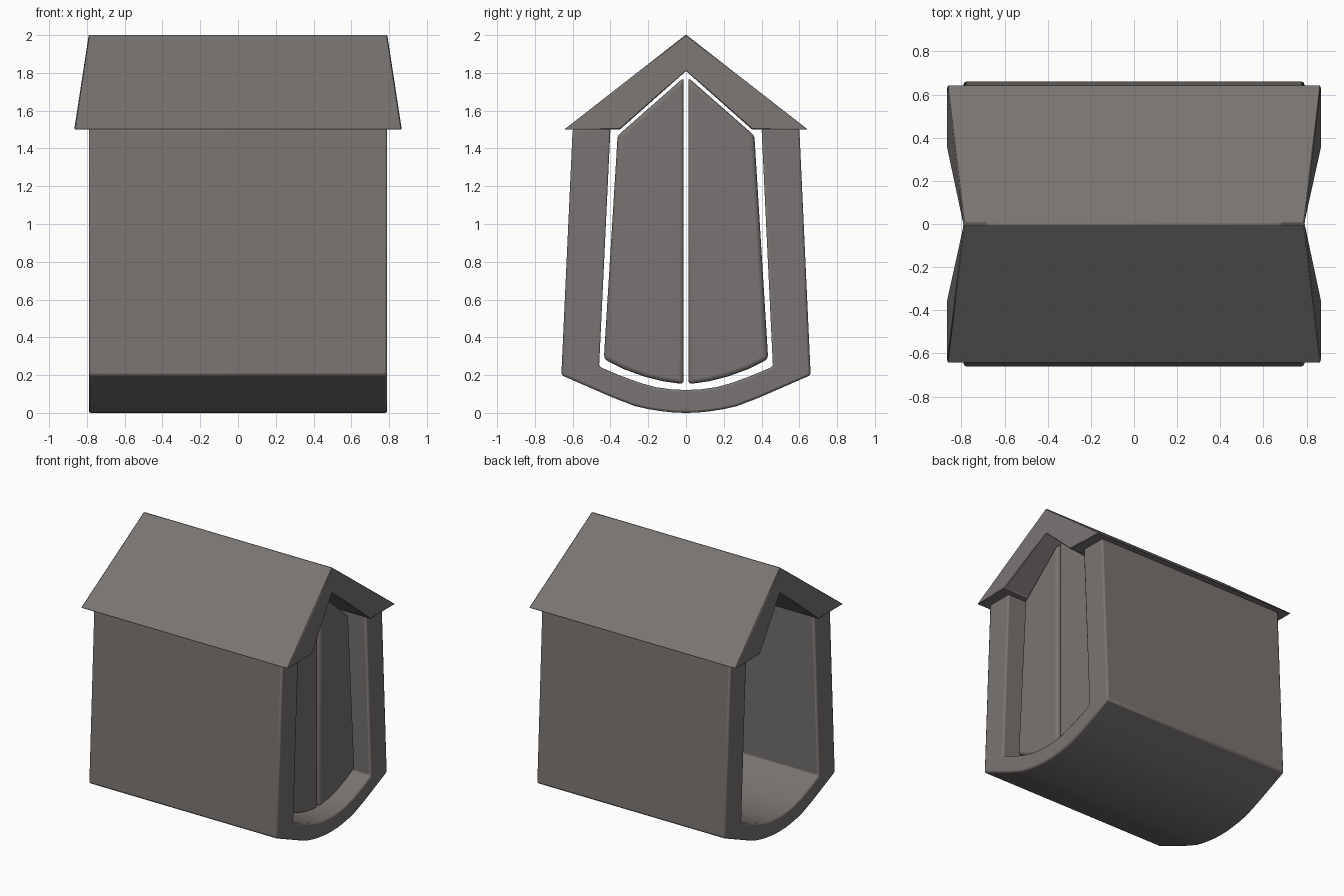
import bpy, bmesh

if "Cube" in bpy.data.objects:
    bpy.data.objects.remove(bpy.data.objects["Cube"])

# One colour for the whole model
mat = bpy.data.materials.new("warm grey")
mat.diffuse_color = (0.19, 0.175, 0.168, 1)
mat.use_nodes = True
mat.node_tree.nodes["Principled BSDF"].inputs["Base Color"].default_value = mat.diffuse_color


def prism(name, profile, x_of, bevel, segments=2):
    """Extrude a (y, z) profile along x; x_of(z) gives (x_min, x_max)."""
    bm = bmesh.new()
    a = [bm.verts.new((x_of(z)[0], y, z)) for y, z in profile]
    b = [bm.verts.new((x_of(z)[1], y, z)) for y, z in profile]
    bm.faces.new(a)
    bm.faces.new(b)
    for i in range(len(a)):
        j = (i + 1) % len(a)
        bm.faces.new((a[i], a[j], b[j], b[i]))
    bmesh.ops.recalc_face_normals(bm, faces=bm.faces)
    me = bpy.data.meshes.new(name)
    bm.to_mesh(me)
    bm.free()
    ob = bpy.data.objects.new(name, me)
    bpy.context.collection.objects.link(ob)
    me.materials.append(mat)
    mod = ob.modifiers.new("soft edges", "BEVEL")
    mod.width = bevel
    mod.segments = segments
    mod.limit_method = 'ANGLE'
    mod.angle_limit = 0.45
    bpy.ops.object.select_all(action='DESELECT')
    bpy.context.view_layer.objects.active = ob
    ob.select_set(True)
    bpy.ops.object.shade_smooth_by_angle(angle=0.6)
    return ob


def mirrored(half):
    """Complete a profile given from +y to the centre line."""
    return half + [(-y, z) for y, z in reversed(half) if y > 0]


# Walls and curved floor as one U-shaped shell
outer = mirrored([(0.6, 1.505), (0.66, 0.2), (0.50, 0.13), (0.38, 0.078),
                  (0.27, 0.036), (0.2, 0.02), (0.13, 0.009), (0.065, 0.002), (0, 0)])
inner = mirrored([(0.4, 1.505), (0.46, 0.245), (0.35, 0.198), (0.24, 0.158),
                  (0.16, 0.136), (0.08, 0.125), (0, 0.121)])
prism("walls_and_floor", outer + inner[::-1], lambda z: (-0.79, 0.79), 0.012)

# Gabled roof, flaring outwards towards the eaves
flare = lambda z: 0.79 + 0.077 * min(1, (2 - z) / 0.5)


def roof_x(z):
    x = 0.79 if z > 1.7 else 0.867
    return (-x, x)


prism("roof", [(0, 2.003), (0.645, 1.5), (0.35, 1.5), (0, 1.81),
               (-0.35, 1.5), (-0.645, 1.5)], roof_x, 0.005, 1)

# Pair of doors set into the +x end
for side, name in ((1, "left_door"), (-1, "right_door")):
    prof = [(0.012, 0.152), (0.012, 1.775), (0.362, 1.468), (0.435, 0.285),
            (0.33, 0.232), (0.22, 0.192), (0.12, 0.167)]
    prism(name, [(side * y, z) for y, z in prof], lambda z: (0.58, 0.68), 0.022, 3)
